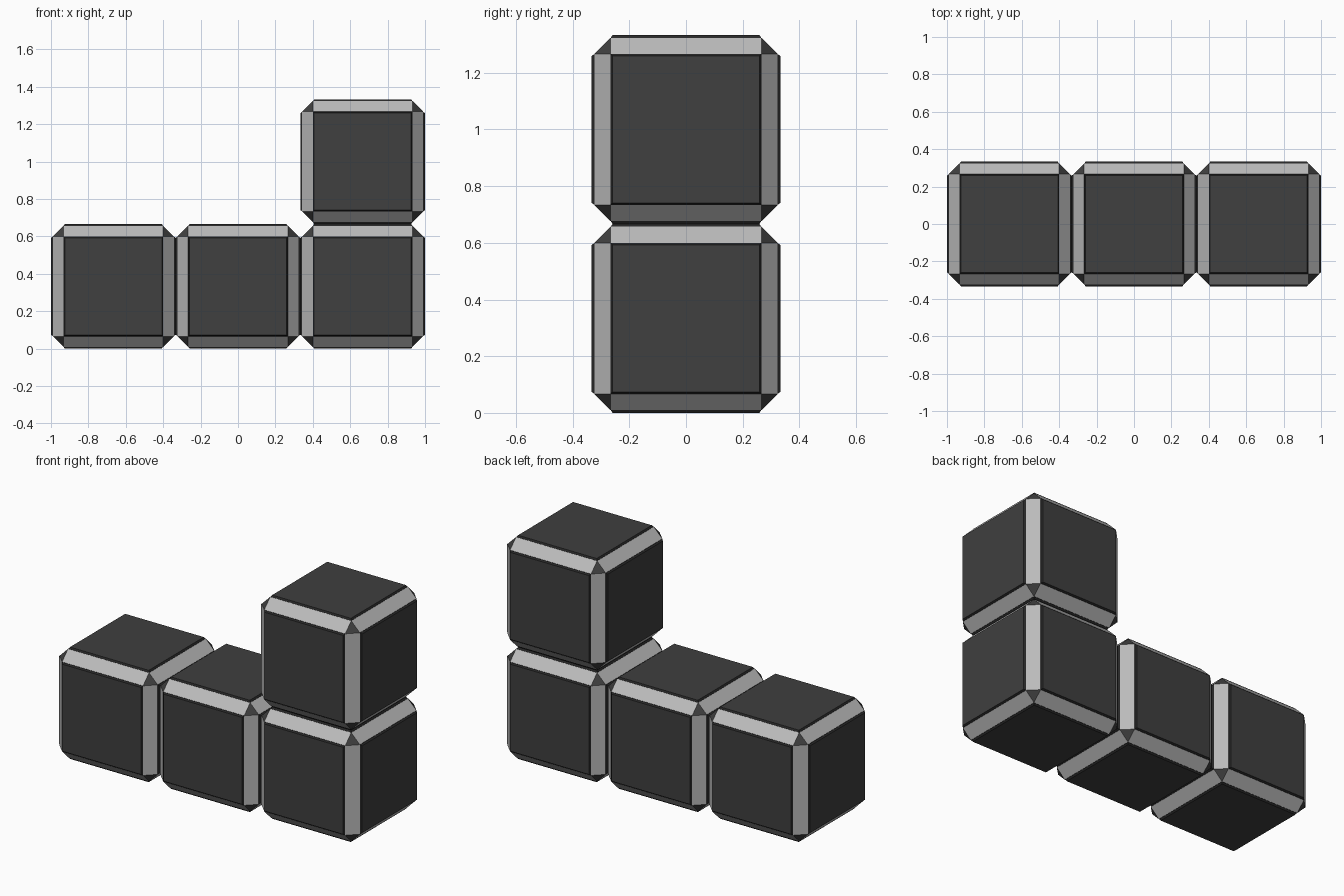
import bpy, bmesh
from mathutils import Vector

if "Cube" in bpy.data.objects:
    bpy.data.objects.remove(bpy.data.objects["Cube"])

S = 2 / 3          # block pitch
CORE = 0.3235      # half size of the chamfered core
EDGE = 0.267       # half size of each flat face


def material(name, v):
    m = bpy.data.materials.new(name)
    m.diffuse_color = (v, v, v, 1)
    m.use_nodes = True
    m.node_tree.nodes["Principled BSDF"].inputs["Base Color"].default_value = m.diffuse_color
    return m


mats = [material("edge_grey", 0.5), material("panel_dark", 0.05),
        material("border_dark", 0.02)]


def block_mesh():
    bm = bmesh.new()
    # chamfered core
    bmesh.ops.create_cube(bm, size=2 * CORE)
    bmesh.ops.bevel(bm, geom=bm.edges[:], offset=CORE - EDGE, segments=1,
                    affect='EDGES', profile=0.5)
    bm.normal_update()
    panels = []
    for f in bm.faces:
        axes = sum(abs(c) > 0.1 for c in f.normal)
        f.material_index = 0 if axes == 2 else 1
        if axes == 1:
            panels.append(f)
    # raised panel with a thin sloped border on every side
    for f in panels:
        n = f.normal.copy()
        rim = bmesh.ops.inset_individual(bm, faces=[f], thickness=0.002,
                                         depth=0)["faces"]
        slope = bmesh.ops.inset_individual(bm, faces=[f], thickness=0.009,
                                           depth=0)["faces"]
        for v in f.verts:
            v.co += n * (S / 2 - CORE)
        for g in rim + slope:
            g.material_index = 2
    bmesh.ops.recalc_face_normals(bm, faces=bm.faces[:])
    me = bpy.data.meshes.new("block")
    bm.to_mesh(me)
    bm.free()
    for m in mats:
        me.materials.append(m)
    return me


# row of three blocks with one stacked at the right end
mesh = block_mesh()
for name, i, k in (("left_block", -1, 0), ("middle_block", 0, 0),
                   ("right_block", 1, 0), ("upper_block", 1, 1)):
    ob = bpy.data.objects.new(name, mesh)
    ob.location = Vector((i * S, 0, (k + 0.5) * S))
    bpy.context.collection.objects.link(ob)
